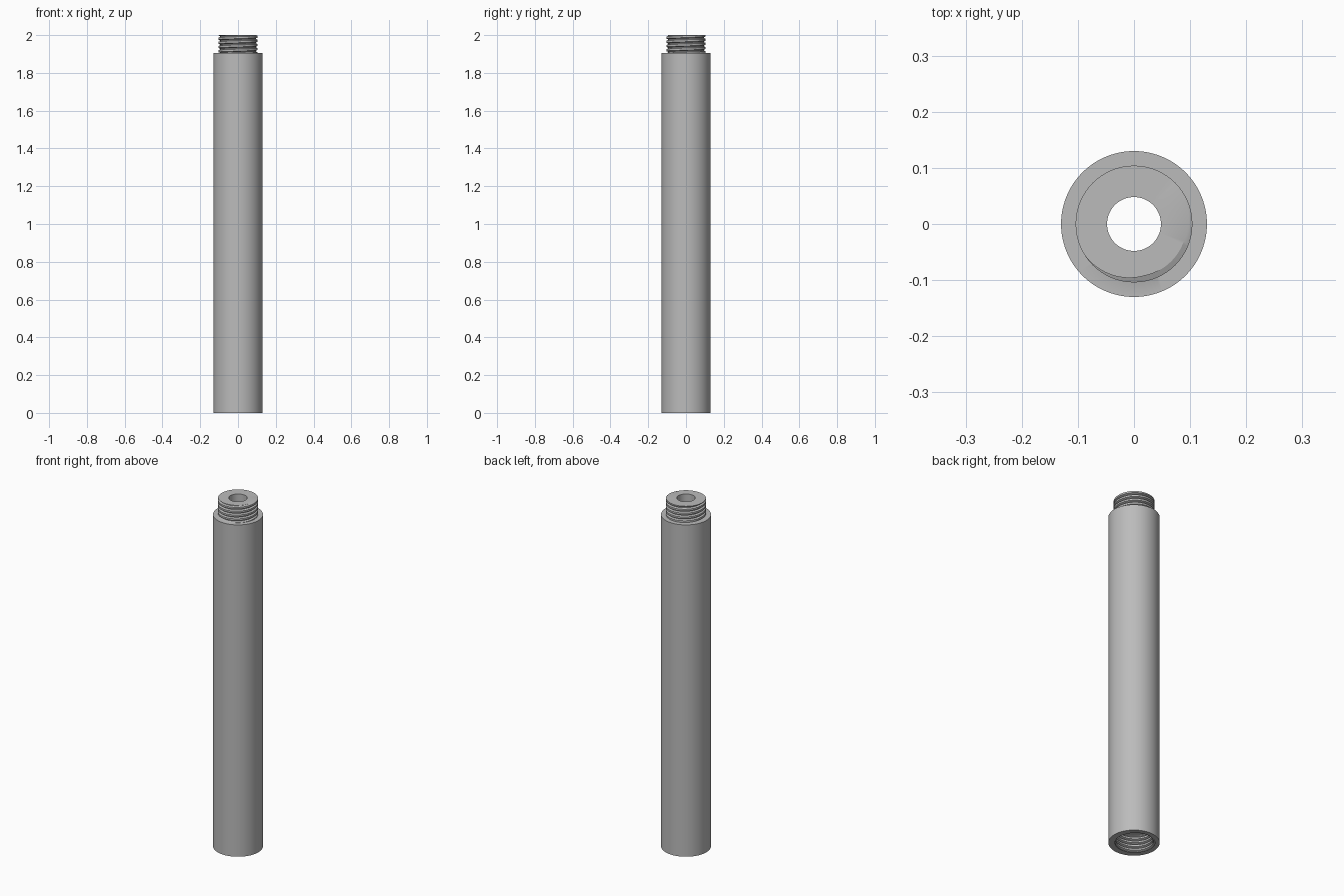
import bpy, bmesh
from math import tau, cos, sin, radians

cube = bpy.data.objects.get("Cube")
if cube:
    bpy.data.objects.remove(cube, do_unlink=True)

SEGMENTS = 96
PITCH = 0.022
BODY_R, BORE_R = 0.13, 0.048
SHOULDER_Z, TOP_Z = 1.905, 2.0
SOCKET_Z = 0.1
START = radians(-50)
ANGLES = [tau * i / SEGMENTS for i in range(SEGMENTS + 1)]
# Thread form across one pitch: position of each edge, and groove depth there
FORM = [(-0.27, 0.0), (-0.08, 1.0), (0.08, 1.0), (0.27, 0.0)]


def groove(f):
    """Groove depth from 0 to 1 at a position along the pitch."""
    f = abs((f + 0.5) % 1 - 0.5)
    return min(1.0, max(0.0, (0.27 - f) / 0.19))


def ring(r, z):
    return [(r, z)] * len(ANGLES)


def thread(crest, root, z0, z1):
    """Helical rows from z0 up to z1, trimmed flat at both ends."""
    rows = []
    turns = int((z1 - z0) / PITCH) + 5
    for turn in range(-turns, 4):
        for f, _ in FORM:
            row = []
            for a in ANGLES:
                z = z1 + PITCH * (turn + f + (a - START) / tau)
                z = min(z1, max(z0, z))
                depth = groove((z - z1) / PITCH - (a - START) / tau)
                row.append((crest + (root - crest) * depth, z))
            rows.append(row)
    return rows


# Closed section: sleeve, shoulder, threaded stud, bore, threaded socket
rows = [ring(BODY_R, 0), ring(BODY_R, SHOULDER_Z)]
rows += thread(0.104, 0.094, SHOULDER_Z, TOP_Z)
rows += [ring(BORE_R, TOP_Z), ring(BORE_R, SOCKET_Z)]
rows += reversed(thread(0.097, 0.107, 0, SOCKET_Z))
rows.append(rows[0])

bm = bmesh.new()
grid = [[bm.verts.new((r * cos(a), r * sin(a), z)) for a, (r, z) in zip(ANGLES, row)]
        for row in rows]
for low, high in zip(grid, grid[1:]):
    for i in range(SEGMENTS):
        bm.faces.new((low[i], low[i + 1], high[i + 1], high[i]))
bmesh.ops.remove_doubles(bm, verts=bm.verts, dist=0.00001)
bmesh.ops.recalc_face_normals(bm, faces=bm.faces)
mesh = bpy.data.meshes.new("threaded_tube")
bm.to_mesh(mesh)
bm.free()

# Plain grey finish
grey = bpy.data.materials.new("plain_grey")
grey.use_nodes = True
colour = (0.5, 0.5, 0.5, 1)
grey.diffuse_color = colour
grey.node_tree.nodes["Principled BSDF"].inputs["Base Color"].default_value = colour
mesh.materials.append(grey)

tube = bpy.data.objects.new("threaded_tube", mesh)
bpy.context.collection.objects.link(tube)
bpy.context.view_layer.objects.active = tube
tube.select_set(True)
bpy.ops.object.shade_smooth_by_angle(angle=radians(30))
